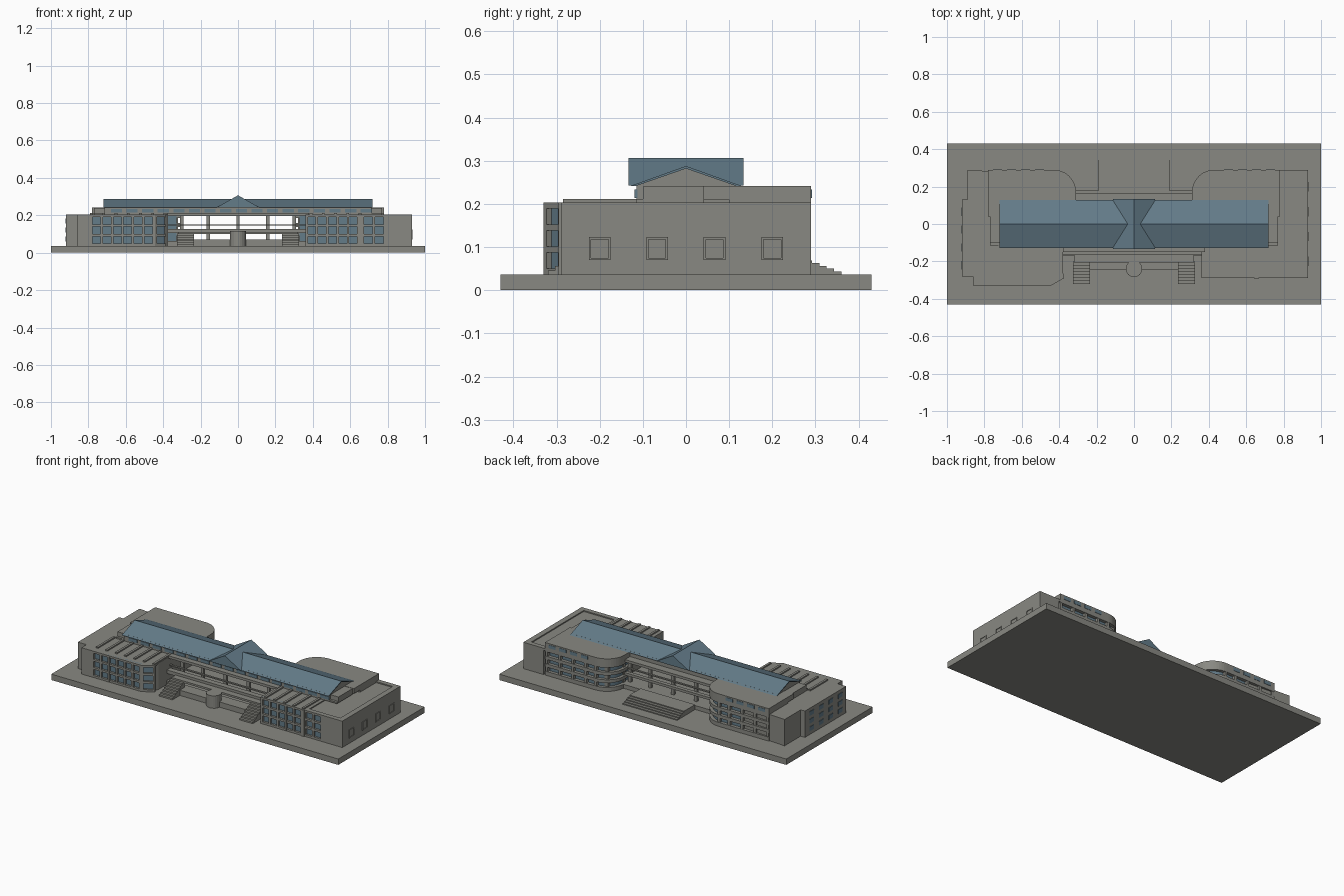
import bpy, bmesh, math
from mathutils import Vector

if "Cube" in bpy.data.objects:
    bpy.data.objects.remove(bpy.data.objects["Cube"])


def material(name, rgb):
    m = bpy.data.materials.new(name)
    m.diffuse_color = (*rgb, 1)
    m.use_nodes = True
    m.node_tree.nodes["Principled BSDF"].inputs["Base Color"].default_value = m.diffuse_color
    return m


STONE = material("grey stone", (0.25, 0.25, 0.225))
BLUE = material("slate blue", (0.125, 0.2, 0.25))


def finish(name, bm, mat):
    bmesh.ops.recalc_face_normals(bm, faces=bm.faces)
    me = bpy.data.meshes.new(name)
    bm.to_mesh(me)
    bm.free()
    me.materials.append(mat)
    ob = bpy.data.objects.new(name, me)
    bpy.context.collection.objects.link(ob)
    return ob


def boxes(name, items, mat=STONE):
    """One object from several (x0, x1, y0, y1, z0, z1) boxes."""
    bm = bmesh.new()
    for x0, x1, y0, y1, z0, z1 in items:
        vs = bmesh.ops.create_cube(bm, size=1)["verts"]
        for v in vs:
            v.co = Vector(((x0 + x1) / 2 + v.co.x * (x1 - x0),
                           (y0 + y1) / 2 + v.co.y * (y1 - y0),
                           (z0 + z1) / 2 + v.co.z * (z1 - z0)))
    return finish(name, bm, mat)


def prism(name, pts, levels, mat=STONE):
    """Plan outline extruded through each (z0, z1) level."""
    bm = bmesh.new()
    for z0, z1 in levels:
        f = bm.faces.new([bm.verts.new((x, y, z0)) for x, y in pts])
        top = bmesh.ops.extrude_face_region(bm, geom=[f])["geom"]
        for v in top:
            if isinstance(v, bmesh.types.BMVert):
                v.co.z = z1
    return finish(name, bm, mat)


def profile(name, pts, axis, a, b, mat):
    """Side outline (u, z) extruded along x or y from a to b."""
    bm = bmesh.new()
    rings = [[bm.verts.new((t, u, z) if axis == "x" else (u, t, z)) for u, z in pts]
             for t in (a, b)]
    for r in rings:
        bm.faces.new(r)
    n = len(pts)
    for i in range(n):
        j = (i + 1) % n
        bm.faces.new((rings[0][i], rings[0][j], rings[1][j], rings[1][i]))
    return finish(name, bm, mat)


def facade(name, p, q, cols, z0=0.037, z1=0.203, rows=3, depth=0.02):
    """Window wall from p to q: glass sheet behind projecting posts and rails."""
    p, q = Vector(p), Vector(q)
    d = q - p
    length = d.length
    t = 0.013
    bars = [(i * (length - t) / cols, i * (length - t) / cols + t, 0, depth, z0, z1)
            for i in range(cols + 1)]
    h = (z1 - z0 - t) / rows
    bars += [(0, length, 0.0005, depth, z0 + i * h, z0 + i * h + t) for i in range(rows + 1)]
    frame = boxes(name + "_frame", bars)
    glass = boxes(name + "_glass", [(0, length, depth - 0.006, depth, z0, z1)], BLUE)
    for ob in (frame, glass):
        ob.location = (p.x, p.y, 0)
        ob.rotation_euler.z = math.atan2(d.y, d.x)


G, TOP = 0.037, 0.203   # ground and wing roof heights

# Ground slab
boxes("ground_slab", [(-1, 1, -0.43, 0.43, 0, G)])

# Left wing with a chamfered window front
prism("left_wing", [(-0.92, -0.28), (-0.86, -0.28), (-0.86, -0.31), (-0.455, -0.31),
                    (-0.39, -0.273), (-0.38, -0.25), (-0.38, 0.13), (-0.45, 0.26),
                    (-0.89, 0.29), (-0.89, 0.13), (-0.92, 0.13)], [(G, TOP)])
boxes("left_wing_pier", [(-0.86, -0.79, -0.33, -0.3, G, TOP)])
facade("left_front_windows", (-0.79, -0.33), (-0.445, -0.33), 6)
facade("left_corner_windows", (-0.445, -0.33), (-0.375, -0.29), 1)
prism("left_front_roof_edge", [(-0.86, -0.33), (-0.445, -0.33), (-0.375, -0.29),
                               (-0.38, -0.25), (-0.86, -0.25)], [(0.196, TOP)])
boxes("left_side_windows", [(-0.923, -0.915, y - 0.022, y + 0.022, z, z + 0.026)
                            for y in (-0.22, -0.125, -0.03, 0.065)
                            for z in (0.06, 0.108, 0.156)], BLUE)

# Right wing with a raised roof rim
boxes("right_wing", [(0.36, 0.93, -0.27, 0.26, G, 0.196),
                     (0.79, 0.93, -0.29, 0.29, G, 0.196),
                     (0.36, 0.66, -0.29, 0.26, 0.19, TOP)])
boxes("right_roof_rim", [(0.66, 0.68, -0.29, 0.26, 0.19, TOP), (0.895, 0.93, -0.29, 0.29, 0.19, TOP),
                         (0.68, 0.895, -0.29, -0.26, 0.19, TOP), (0.68, 0.895, 0.26, 0.29, 0.19, TOP)])
facade("right_front_windows", (0.36, -0.29), (0.65, -0.29), 5)
facade("right_end_windows", (0.66, -0.29), (0.79, -0.29), 2)
boxes("right_front_pier", [(0.643, 0.665, -0.295, -0.26, G, TOP)])
side = []
for y in (-0.2, -0.067, 0.066, 0.2):
    y0, y1, z0, z1 = y - 0.025, y + 0.025, 0.07, 0.123
    side += [(0.925, 0.934, y0, y1, z0, z0 + 0.005), (0.925, 0.934, y0, y1, z1 - 0.005, z1),
             (0.925, 0.934, y0, y0 + 0.005, z0, z1), (0.925, 0.934, y1 - 0.005, y1, z0, z1)]
boxes("right_side_window_frames", side)


# Rear bays with a rounded inner corner, banded in glass and stone
def bay_outline(s, inset):
    r = 0.12 - inset
    arc = [(s * (-0.43 + r * math.sin(a)), 0.17 + r * math.cos(a))
           for a in [math.radians(90 * i / 12) for i in range(13)]]
    return [(s * (-0.78 + inset), 0.29 - inset)] + arc + [(s * (-0.31 - inset), 0.1),
                                                       (s * (-0.78 + inset), 0.1)]


for s, side_name in ((1, "left"), (-1, "right")):
    prism(side_name + "_rear_glass", bay_outline(s, 0.02), [(G, 0.205)], BLUE)
    prism(side_name + "_rear_bands", bay_outline(s, 0),
          [(G, 0.062), (0.09, 0.11), (0.138, 0.158), (0.186, 0.212)])
    posts = [(s * x - 0.008, s * x + 0.008, 0.265, 0.288, G, TOP)
             for x in (-0.77, -0.68, -0.59, -0.5, -0.43)]
    posts.append((s * 0.33 * -1 - 0.008, s * 0.33 * -1 + 0.008, 0.14, 0.16, G, TOP))
    boxes(side_name + "_rear_posts", posts)
    # Upper storey over the bay
    pts = [(x, max(y, 0.04)) for x, y in bay_outline(s, 0)]
    pts[-1], pts[-2] = (s * -0.78, 0.04), (s * -0.31, 0.04)
    prism(side_name + "_upper_storey", pts, [(0.21, 0.242)])
    boxes(side_name + "_upper_rear_windows",
          [(s * x - 0.024, s * x + 0.024, 0.285, 0.292, 0.214, 0.234)
           for x in (-0.73, -0.655, -0.58, -0.505)], BLUE)
    # Roof fins in front of the upper storey
    xs = [0.39 + 0.0655 * i for i in range(7 if s == 1 else 5)]
    boxes(side_name + "_roof_fins", [(-s * x - 0.007, -s * x + 0.007, -0.285, -0.11, 0.2, 0.211)
                                     for x in xs])

# Clerestory under the long roof
boxes("clerestory", [(-0.77, 0.77, -0.115, 0.04, TOP, 0.212), (-0.715, 0.715, -0.115, 0.115, 0.21, 0.247),
                     (-0.77, 0.77, -0.1, 0.06, 0.21, 0.24)])
boxes("clerestory_windows", [(-0.68 + 0.0835 * i, -0.62 + 0.0835 * i, -0.119, -0.112, 0.214, 0.234)
                             for i in range(17)], BLUE)

# Long gable roof and crossing gable
profile("long_roof", [(-0.128, 0.242), (0, 0.288), (0.128, 0.242), (0.115, 0.242), (0, 0.282),
                      (-0.115, 0.242)], "x", -0.72, 0.72, BLUE)
profile("roof_gable_fill", [(-0.116, 0.242), (0, 0.283), (0.116, 0.242)], "x", -0.715, 0.715, STONE)
profile("crossing_roof", [(-0.112, 0.243), (0, 0.307), (0.112, 0.243)], "y", -0.133, 0.133, BLUE)

# Open central hall: floor, slabs and columns
boxes("hall_floor", [(-0.38, 0.38, -0.17, 0.18, G, 0.062), (-0.19, 0.19, 0.18, 0.26, G, 0.068)])
boxes("hall_beams", [(-0.38, 0.38, -0.15, 0.165, 0.196, 0.212),
                     (-0.38, 0.38, -0.165, -0.13, 0.106, 0.128),
                     (-0.38, 0.38, -0.14, -0.128, 0.145, 0.152),
                     (-0.38, 0.38, 0.13, 0.142, 0.145, 0.152),
                     (-0.32, 0.32, 0.13, 0.155, 0.108, 0.124)])
boxes("hall_columns", [(x - 0.009, x + 0.009, y - 0.009, y + 0.009, G, 0.2)
                       for x in (-0.3, -0.16, 0, 0.16, 0.3) for y in (-0.12, 0.125)])

# Front terrace with a round podium and twin stairs
boxes("front_terrace", [(-0.32, 0.32, -0.21, -0.165, G, 0.068),
                        (-0.235, 0.235, -0.245, -0.2, G, 0.07),
                        (-0.32, 0.32, -0.205, -0.15, 0.1, 0.112)])
prism("round_podium", [(0.044 * math.cos(a), -0.24 + 0.044 * math.sin(a))
                       for a in [math.tau * i / 24 for i in range(24)]], [(G, 0.115)])
for s, n in ((-1, "left"), (1, "right")):
    boxes(n + "_front_stairs", [(s * 0.28 - 0.046, s * 0.28 + 0.046, -0.32 + 0.0165 * i, -0.2,
                                 G, G + 0.0093 * (i + 1)) for i in range(7)])

# Rear stairs
boxes("rear_stairs", [(-0.19, 0.19, 0.25, 0.36 - 0.017 * i, G, G + 0.0064 * (i + 1))
                      for i in range(5)])
